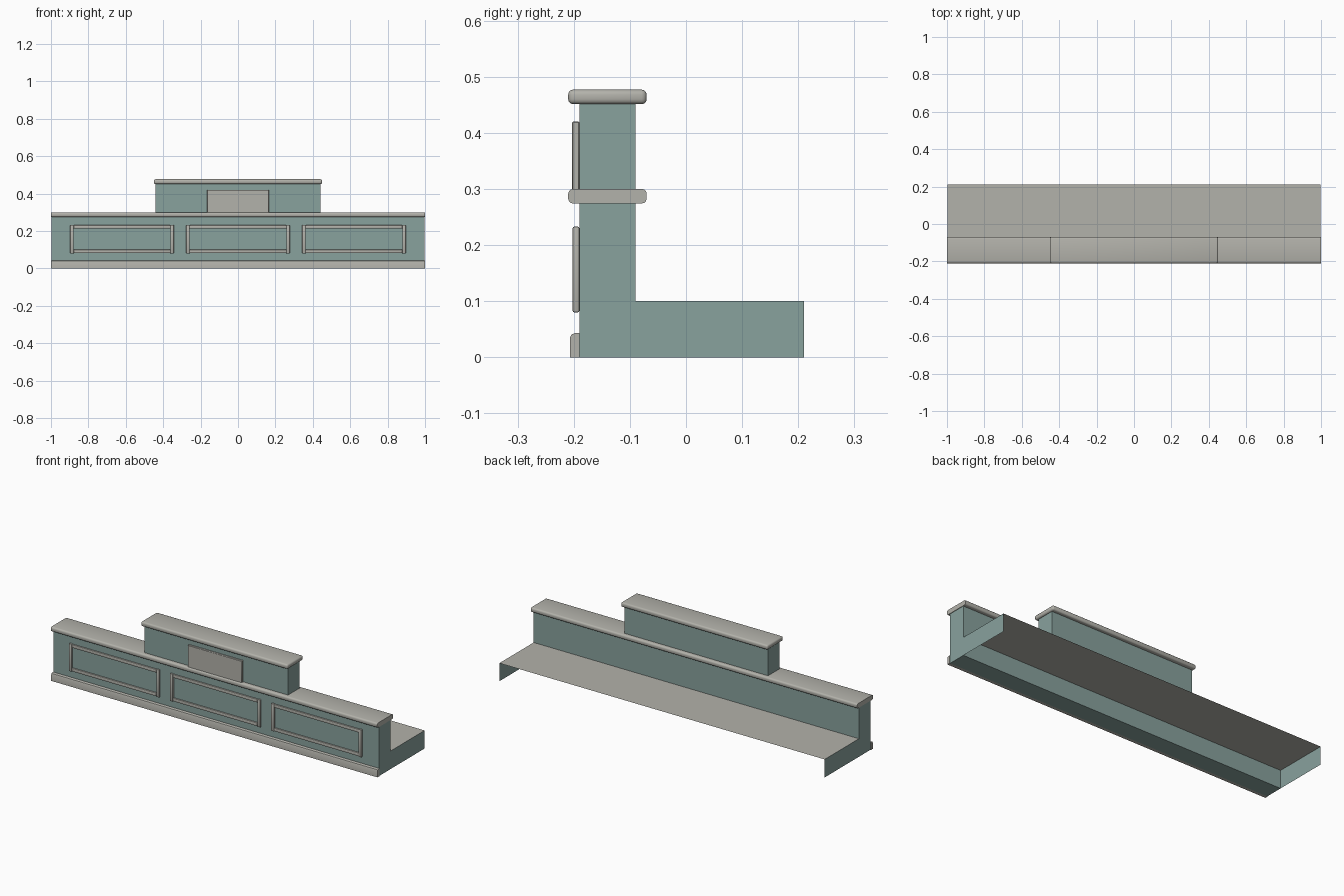
import bpy, bmesh

if "Cube" in bpy.data.objects:
    bpy.data.objects.remove(bpy.data.objects["Cube"])


def make_mat(name, rgb):
    m = bpy.data.materials.new(name)
    m.diffuse_color = (*rgb, 1.0)
    m.use_nodes = True
    m.node_tree.nodes["Principled BSDF"].inputs["Base Color"].default_value = m.diffuse_color
    return m


TEAL = make_mat("muted teal paint", (0.25, 0.36, 0.34))
STONE = make_mat("warm grey trim", (0.45, 0.445, 0.405))


def finish(name, bm, mats, smooth=False):
    bmesh.ops.recalc_face_normals(bm, faces=bm.faces)
    me = bpy.data.meshes.new(name)
    bm.to_mesh(me)
    bm.free()
    for m in mats:
        me.materials.append(m)
    ob = bpy.data.objects.new(name, me)
    bpy.context.collection.objects.link(ob)
    if smooth:
        bpy.ops.object.select_all(action='DESELECT')
        ob.select_set(True)
        bpy.context.view_layer.objects.active = ob
        bpy.ops.object.shade_smooth_by_angle(angle=0.7)
    return ob


def box(name, x, y, z, mat, bevel=0.0, segments=3, pick=None):
    """Box from (min, max) ranges; pick chooses which edges get rounded."""
    bm = bmesh.new()
    bmesh.ops.create_cube(bm, size=1)
    for v in bm.verts:
        for i, (lo, hi) in enumerate((x, y, z)):
            v.co[i] = lo if v.co[i] < 0 else hi
    if bevel:
        edges = [e for e in bm.edges if pick is None or pick(e)]
        bmesh.ops.bevel(bm, geom=edges, offset=bevel, segments=segments,
                        profile=0.5, affect='EDGES', clamp_overlap=True)
    return finish(name, bm, [mat], smooth=bevel > 0)


def lengthwise(e):
    a, b = e.verts
    return abs(a.co.x - b.co.x) > 0.1


def top_front(e):
    a, b = e.verts
    return lengthwise(e) and a.co.z > 0.02 and a.co.y < -0.2


# Main counter wall and the raised centre section
box("lower_wall", (-0.997, 0.997), (-0.19, -0.09), (0, 0.28), TEAL)
box("upper_wall", (-0.44, 0.44), (-0.19, -0.09), (0.295, 0.455), TEAL)

# Rounded caps: the lower one has flat ends, the upper one is rounded all round
box("lower_cap", (-1, 1), (-0.21, -0.07), (0.274, 0.30), STONE, 0.009, 3, lengthwise)
box("upper_cap", (-0.45, 0.45), (-0.21, -0.07), (0.451, 0.477), STONE, 0.009, 3)

# Baseboard with an eased top edge
box("baseboard", (-1, 1), (-0.207, -0.19), (0, 0.043), STONE, 0.009, 2, top_front)

# Centre plaque standing on the lower cap
box("plaque", (-0.166, 0.166), (-0.203, -0.19), (0.295, 0.42), STONE, 0.002, 1)

# Three moulded panel frames
for label, cx in (("left", -0.62), ("centre", 0.0), ("right", 0.62)):
    hw, bar = 0.277, 0.018
    for side, s in (("a", -1), ("b", 1)):
        xs = sorted((cx + s * hw, cx + s * (hw - bar)))
        box(f"{label}_frame_stile_{side}", xs, (-0.202, -0.19), (0.08, 0.233),
            STONE, 0.003, 2)
    for side, z in (("bottom", 0.082), ("top", 0.213)):
        box(f"{label}_frame_rail_{side}", (cx - hw + bar, cx + hw - bar),
            (-0.201, -0.19), (z, z + bar), STONE, 0.003, 2)

# Rear platform: a deck sheet with two end panels, open at the back and below
bm = bmesh.new()


def quad(points, index):
    f = bm.faces.new([bm.verts.new(p) for p in points])
    f.material_index = index


X, Y0, Y1, H = 0.997, -0.09, 0.21, 0.10
quad([(-X, Y0, H), (X, Y0, H), (X, Y1, H), (-X, Y1, H)], 1)
for s in (-X, X):
    quad([(s, Y0, 0), (s, Y1, 0), (s, Y1, H), (s, Y0, H)], 0)
bmesh.ops.remove_doubles(bm, verts=bm.verts, dist=1e-4)
deck = finish("rear_platform", bm, [TEAL, STONE])
# Deck faces up
if max(deck.data.polygons, key=lambda p: p.area).normal.z < 0:
    deck.data.flip_normals()
